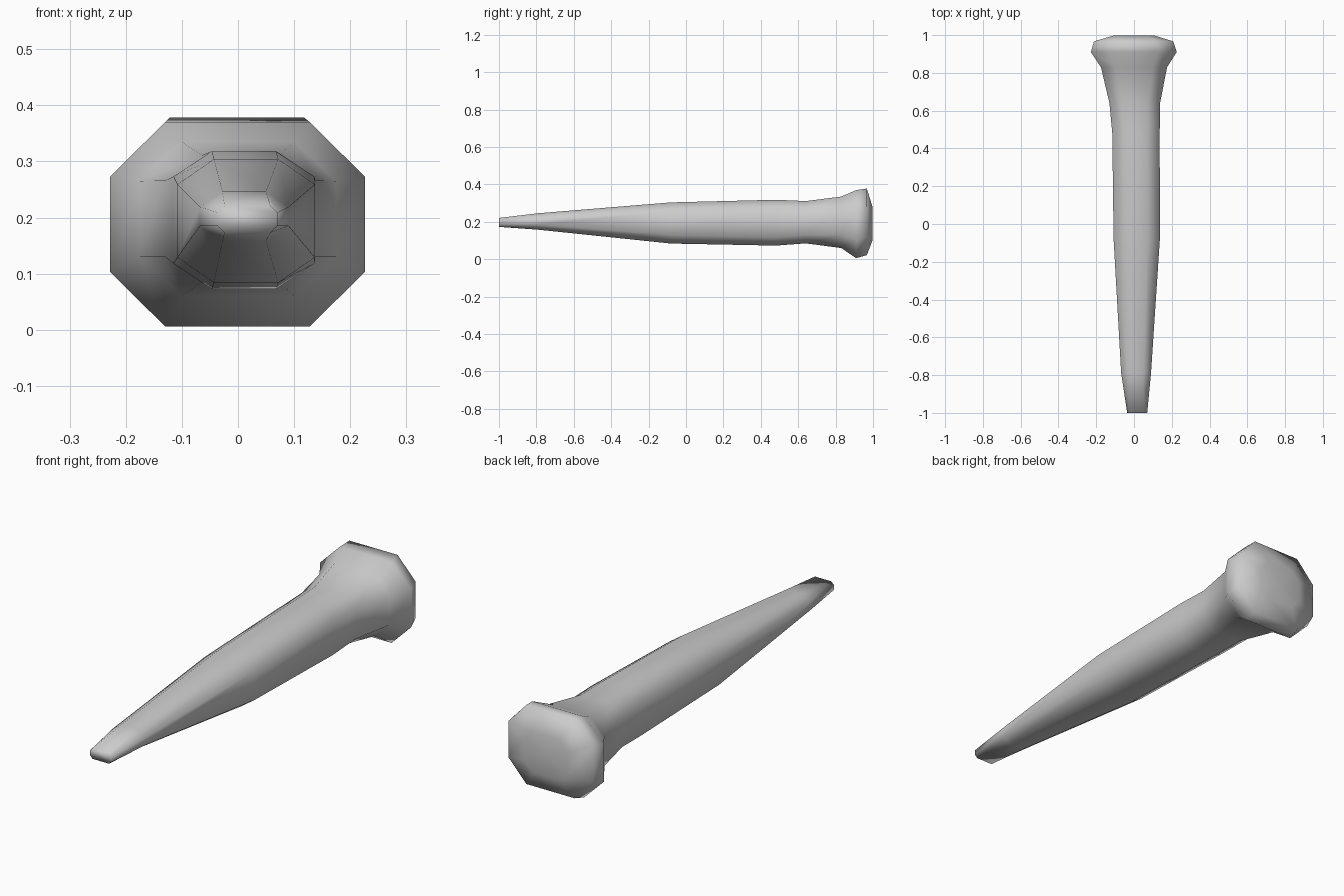
import bpy, bmesh

# Cross-sections from tip to head: y, x0, x1, z0, z1, corner cut in x, corner cut in z
sections = [
    (-1.00, -0.036, 0.070, 0.173, 0.221, 0.012, 0.012),
    (-0.79, -0.068, 0.090, 0.158, 0.246, 0.040, 0.027),
    (-0.08, -0.108, 0.137, 0.084, 0.304, 0.065, 0.045),
    (0.48, -0.115, 0.136, 0.073, 0.318, 0.068, 0.045),
    (0.64, -0.130, 0.138, 0.085, 0.311, 0.065, 0.045),
    (0.83, -0.175, 0.175, 0.060, 0.335, 0.075, 0.070),
    (0.91, -0.228, 0.226, 0.006, 0.370, 0.098, 0.097),
    (0.967, -0.212, 0.208, 0.022, 0.378, 0.090, 0.097),
    (0.997, -0.110, 0.110, 0.100, 0.280, 0.045, 0.045),
]


def octagon(x0, x1, z0, z1, cx, cz):
    return [(x0 + cx, z0), (x1 - cx, z0), (x1, z0 + cz), (x1, z1 - cz),
            (x1 - cx, z1), (x0 + cx, z1), (x0, z1 - cz), (x0, z0 + cz)]


# Loft the spike: shank and flared head in one skin
bm = bmesh.new()
rings = [[bm.verts.new((x, s[0], z)) for x, z in octagon(*s[1:])] for s in sections]
for a, b in zip(rings, rings[1:]):
    for i in range(8):
        j = (i + 1) % 8
        bm.faces.new((a[i], a[j], b[j], b[i]))

# Flat tip, slightly domed striking face
bm.faces.new(rings[0])
cap = bm.faces.new(rings[-1])
bmesh.ops.poke(bm, faces=[cap], offset=0.003)
bmesh.ops.recalc_face_normals(bm, faces=bm.faces)
for f in bm.faces:
    f.smooth = True

mesh = bpy.data.meshes.new("spike")
bm.to_mesh(mesh)
bm.free()
bpy.context.collection.objects.link(bpy.data.objects.new("spike", mesh))
